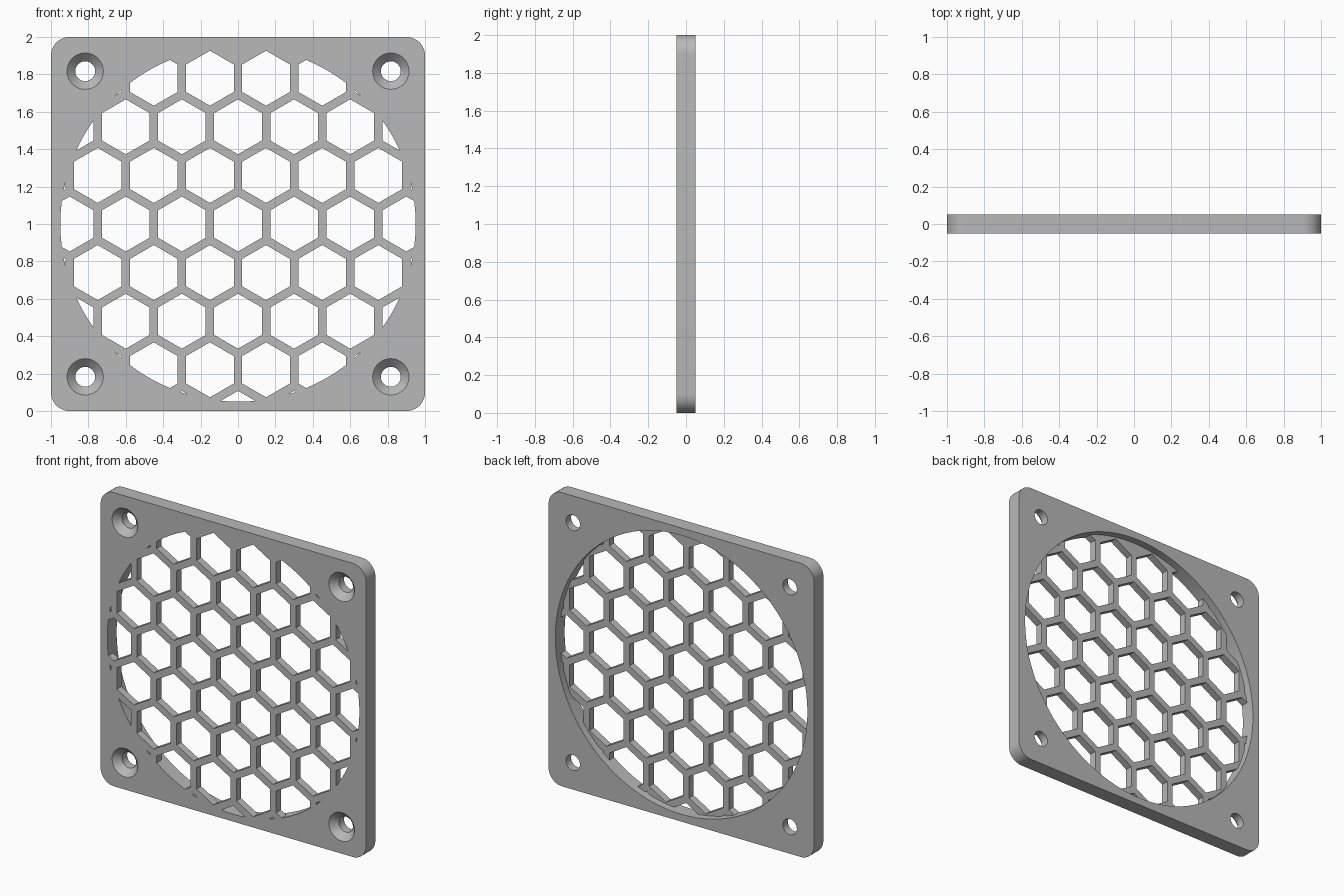
import bpy
import bmesh
from math import cos, sin, pi, hypot, sqrt, radians

if "Cube" in bpy.data.objects:
    bpy.data.objects.remove(bpy.data.objects["Cube"], do_unlink=True)

HALF = 0.05          # half the plate thickness
OPENING = 0.95       # radius of the round opening
PITCH = 0.3          # honeycomb spacing
HEX_R = 0.147        # corner radius of one hexagon

grey = bpy.data.materials.new("grey plastic")
grey.use_nodes = True
grey.diffuse_color = (0.48, 0.48, 0.48, 1)
grey.node_tree.nodes["Principled BSDF"].inputs["Base Color"].default_value = grey.diffuse_color


def circle(r, cx=0, cz=1, n=96, turn=0):
    """Outline of a regular polygon in the x-z plane."""
    return [(cx + r * cos(turn + 2 * pi * i / n), cz + r * sin(turn + 2 * pi * i / n))
            for i in range(n)]


def add_loft(bm, rings):
    """Closed solid through matching outlines, each given with its depth y."""
    loops = [[bm.verts.new((x, y, z)) for x, z in pts] for pts, y in rings]
    for a, b in zip(loops, loops[1:]):
        for i in range(len(a)):
            j = (i + 1) % len(a)
            bm.faces.new((a[i], a[j], b[j], b[i]))
    bm.faces.new(loops[0])
    bm.faces.new(loops[-1])


def solid(name, lofts):
    bm = bmesh.new()
    for rings in lofts:
        add_loft(bm, rings)
    bmesh.ops.recalc_face_normals(bm, faces=bm.faces)
    mesh = bpy.data.meshes.new(name)
    bm.to_mesh(mesh)
    bm.free()
    mesh.materials.append(grey)
    obj = bpy.data.objects.new(name, mesh)
    bpy.context.collection.objects.link(obj)
    return obj


def activate(obj):
    bpy.ops.object.select_all(action="DESELECT")
    obj.select_set(True)
    bpy.context.view_layer.objects.active = obj


def cut(obj, cutter):
    cutter.hide_render = True
    mod = obj.modifiers.new("cut", "BOOLEAN")
    mod.operation = "DIFFERENCE"
    mod.solver = "EXACT"
    mod.object = cutter
    activate(obj)
    bpy.ops.object.modifier_apply(modifier=mod.name)
    bpy.data.objects.remove(cutter, do_unlink=True)


# Square frame with rounded corners
outline = []
for k, (sx, sz) in enumerate([(1, 1), (-1, 1), (-1, -1), (1, -1)]):
    for i in range(13):
        a = (k + i / 12) * pi / 2
        outline.append((0.9 * sx + 0.1 * cos(a), 1 + 0.9 * sz + 0.1 * sin(a)))
frame = solid("frame", [[(outline, -HALF), (outline, HALF)]])

# Round opening and countersunk screw holes
cut(frame, solid("opening_cutter", [[(circle(OPENING), -0.1), (circle(OPENING), 0.1)]]))
screws = []
for sx in (-1, 1):
    for sz in (-1, 1):
        profile = [(0.107, -0.06), (0.053, -0.006), (0.053, 0.1)]
        screws.append([(circle(r, 0.817 * sx, 1 + 0.817 * sz, 48), y) for r, y in profile])
cut(frame, solid("screw_cutter", screws))

# Thin honeycomb grille flush with the front
grille = solid("honeycomb_grille", [[(circle(OPENING), -HALF), (circle(OPENING), 0)]])
cells = []
for row in range(-4, 4):
    for col in range(-4, 5):
        x = (col + 0.5 * (row % 2)) * PITCH
        z = 1 + row * PITCH * sqrt(3) / 2
        if hypot(x, z - 1) < 1.1:
            hexagon = circle(HEX_R, x, z, 6, pi / 6)
            cells.append([(hexagon, -0.1), (hexagon, 0.1)])
cut(grille, solid("honeycomb_cutter", cells))

for obj in (frame, grille):
    activate(obj)
    bpy.ops.object.shade_smooth_by_angle(angle=radians(30))
